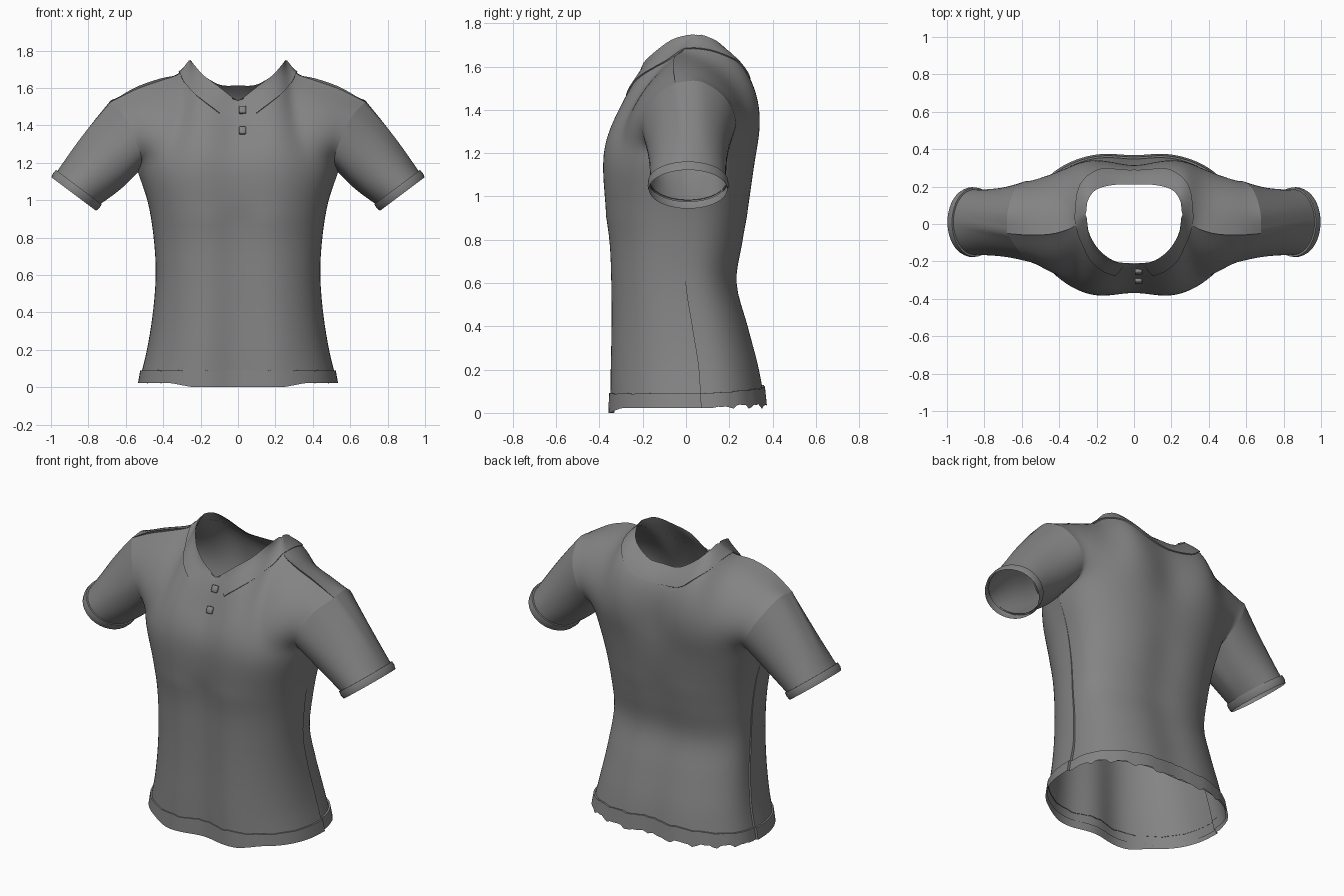
import bpy, bmesh, math
from mathutils import Vector
from mathutils.bvhtree import BVHTree

cube = bpy.data.objects.get("Cube")
if cube:
    bpy.data.objects.remove(cube)

fabric = bpy.data.materials.new("grey_fabric")
fabric.use_nodes = True
GREY = (0.23, 0.23, 0.23, 1)
fabric.diffuse_color = GREY
fabric.node_tree.nodes["Principled BSDF"].inputs["Base Color"].default_value = GREY

COLS, LOW, HIGH = 28, 26, 22


def curve(points, n):
    """Sample n + 1 points of a smooth curve through the given points."""
    p = [Vector(q) for q in points]
    p = [2 * p[0] - p[1]] + p + [2 * p[-1] - p[-2]]
    spans, out = len(p) - 3, []
    for i in range(n + 1):
        s = i / n * spans
        k = min(int(s), spans - 1)
        t = s - k
        a, b, c, d = p[k:k + 4]
        out.append(b + 0.5 * t * (c - a + t * (2 * a - 5 * b + 4 * c - d + t * (3 * (b - c) + d - a))))
    return out


def add_grid(bm, rows, pivot, closed=False):
    """Skin rows of points, facing away from the pivot."""
    grid = [[bm.verts.new(p) for p in row] for row in rows]
    faces = []
    for low, high in zip(grid, grid[1:]):
        n = len(low)
        for i in range(n if closed else n - 1):
            j = (i + 1) % n
            faces.append(bm.faces.new((low[i], low[j], high[j], high[i])))
    bmesh.ops.recalc_face_normals(bm, faces=faces)
    out = sum(f.normal.dot(f.calc_center_median() - Vector(pivot)) for f in faces)
    if out < 0:
        bmesh.ops.reverse_faces(bm, faces=faces)


def finish(name, bm, mirror=True):
    mesh = bpy.data.meshes.new(name)
    bm.to_mesh(mesh)
    bm.free()
    mesh.materials.append(fabric)
    ob = bpy.data.objects.new(name, mesh)
    bpy.context.collection.objects.link(ob)
    if mirror:
        mod = ob.modifiers.new("mirror", "MIRROR")
        mod.merge_threshold = 0.002
    bpy.ops.object.select_all(action="DESELECT")
    ob.select_set(True)
    bpy.context.view_layer.objects.active = ob
    bpy.ops.object.shade_smooth_by_angle(angle=math.radians(50))
    return ob


# Torso stations: half width, front depth, back depth; then height, seam offset
widths = curve([(.525, .38, .383), (.485, .38, .352), (.455, .376, .302), (.44, .376, .25),
                (.45, .384, .278), (.48, .41, .313), (.535, .422, .336)], LOW)
levels = curve([(.04, .07), (.21, .06), (.4, .03), (.6, 0), (.79, 0), (.98, 0), (1.15, 0)], LOW)


def section(k, front, grow=0):
    """Half a cross-section, from the centre line to the side seam."""
    half, fore, aft = widths[k]
    z, seam = levels[k]
    depth, dip = (-fore, .13) if front else (aft, .08)
    if not front:
        half -= 0.014 * (1 - k / LOW)
    row = []
    for i in range(COLS + 1):
        a = i / COLS * math.pi / 2
        x = half * math.sin(a) ** 0.95
        groove = 1 - dip * math.exp(-(x / 0.14) ** 2)
        y = seam + (depth - seam) * max(math.cos(a), 0) ** 0.8 * groove
        out = Vector((x, y, 0)).normalized() * grow
        out.x = 0 if i == 0 else out.x
        row.append(Vector((x, y, z)) + out)
    return row


def patch(bottom, top, centre, side):
    """Surface spanning four boundary curves."""
    rows, m, n = [], len(centre) - 1, len(bottom) - 1
    for j in range(m + 1):
        v, row = j / m, []
        for i in range(n + 1):
            u = i / n
            corners = ((1 - u) * (1 - v) * bottom[0] + u * (1 - v) * bottom[n]
                       + (1 - u) * v * top[0] + u * v * top[n])
            row.append((1 - v) * bottom[i] + v * top[i] + (1 - u) * centre[j] + u * side[j] - corners)
        rows.append(row)
    return rows


def relax(rows, first, rounds):
    """Even out a panel, keeping its neckline, shoulder and side edges."""
    for _ in range(rounds):
        old = [[p.copy() for p in row] for row in rows]
        for j in range(first, len(rows) - 1):
            for i in range(COLS):
                right = old[j][i + 1]
                left = old[j][i - 1] if i else Vector((-right.x, right.y, right.z))
                rows[j][i] = old[j][i] / 2 + (left + right + old[j - 1][i] + old[j + 1][i]) / 8


# Neckline, shoulder seam and armhole curves
neck_front = [(0, -.21, 1.525), (.1, -.2, 1.605), (.185, -.14, 1.668), (.24, -.05, 1.73), (.26, .05, 1.745)]
neck_back = [(0, .21, 1.61), (.1, .21, 1.615), (.2, .185, 1.675), (.247, .125, 1.725), (.26, .05, 1.745)]
shoulder = [(.315, -.01, 1.675), (.42, -.045, 1.637), (.55, -.055, 1.59), (.68, -.05, 1.525)]
yoke = [(x, y - .005, z + .012) for x, y, z in shoulder]
yoke[0], yoke[-1] = shoulder[0], shoulder[-1]
hole_front = [(.535, 0, 1.15), (.515, -.16, 1.22), (.55, -.205, 1.33), (.61, -.15, 1.45), (.68, -.05, 1.525)]
hole_back = [(.535, 0, 1.15), (.525, .17, 1.22), (.57, .23, 1.33), (.635, .185, 1.45), (.675, .07, 1.53), (.68, -.05, 1.525)]

# Torso: front and back panels
body = bmesh.new()
armhole, panels = [], []
for front in (True, False):
    lower = [section(k, front) for k in range(LOW + 1)]
    bottom = lower[-1]
    if front:
        centre = [bottom[0], (0, -.335, 1.25), (0, -.285, 1.35), (0, -.25, 1.44), neck_front[0]]
        top, hole = neck_front + shoulder, hole_front
    else:
        centre = [bottom[0], (0, .3, 1.28), (0, .3, 1.4), (0, .28, 1.52), neck_back[0]]
        top, hole = neck_back + yoke, hole_back
    side = curve(hole, HIGH)
    panel = lower + patch(bottom, curve(top, COLS), curve(centre, HIGH), side)[1:]
    relax(panel, LOW - 5, 18)
    add_grid(body, panel, (0, 0, 0.9))
    armhole.append(side)
    panels.append(panel)

# Folded seams joining the panels along the sides and the shoulders
add_grid(body, [[row[-1] for row in p[:LOW + 1]] for p in panels], (0, 0, .9))
add_grid(body, [p[-1][COLS // 2:] for p in panels], (.5, 1, 1.6))
body.normal_update()
surface = BVHTree.FromBMesh(body)
finish("shirt_body", body)

# Sleeves: loft from the armhole to a tilted oval, then a stepped cuff
ring = armhole[0] + armhole[1][-2:0:-1]
axis, across = Vector((.6, 0, -.8)), Vector((.8, 0, .6))
middle = Vector((.858, .01, 1.06))
count = len(ring)


def oval(shift, grow):
    pts = []
    for i in range(count):
        a = math.pi * i / HIGH if i <= HIGH else math.pi + math.pi * (i - HIGH) / (count - HIGH)
        pts.append(middle + axis * shift - across * math.cos(a) * (.143 + grow)
                   - Vector((0, 1, 0)) * math.sin(a) * (.175 + grow))
    return pts


end = oval(0, 0)
sleeve = bmesh.new()
rows = []
for t in range(13):
    row = [a.lerp(b, t / 12) for a, b in zip(ring, end)]
    hub = sum(row, Vector()) / count
    bulge = math.sin(math.pi * t / 12)
    swell = Vector((1 + .06 * bulge, 1 - .06 * bulge, 1 + .06 * bulge))
    rows.append([hub + (p - hub) * swell for p in row])
add_grid(sleeve, rows, (.74, .01, 1.22), True)
finish("sleeves", sleeve)
cuff = bmesh.new()
add_grid(cuff, [oval(-.012, 0), oval(-.012, .01), oval(.012, .012), oval(.034, .006)], middle, True)
finish("sleeve_cuffs", cuff)

# Hem band with an uneven lower edge, rising a little at the back
hem = bmesh.new()
ends = []
for front in (True, False):
    low, high = section(0, front, .01), section(1, front, .007)
    inner = section(1, front, -.004)
    for i in range(COLS + 1):
        mid = 1 - i / COLS
        ripple = 0.009 * math.sin(i * 1.1) + 0.005 * math.sin(i * 2.3)
        high[i].z = inner[i].z = .09 + ripple * .5 * mid + (0 if front else .035 * mid)
        if front:
            low[i].z = .022 - .022 * min(1, max(0, (mid - .55) * 6))
        else:
            low[i].z = .022 + (ripple + .01) * min(1, mid * 3)
    add_grid(hem, [low, high, inner], (0, 0, .06))
    ends.append([low[-1], high[-1]])
add_grid(hem, ends, (0, 0, .06))
finish("hem_band", hem)

# Collar: strip draped on the body from the neckline to its pointed outer edge
inner = curve([(.05, -.209, 1.55)] + neck_front[1:] + neck_back[-2::-1], 48)
outer = curve([(.1, -.27, 1.462), (.17, -.24, 1.515), (.245, -.18, 1.58), (.29, -.1, 1.635), (.308, 0, 1.675),
               (.305, .1, 1.67), (.27, .21, 1.62), (.17, .29, 1.545), (0, .3, 1.525)], 48)
collar, rows = bmesh.new(), []
for t in range(9):
    row = []
    for a, b in zip(inner, outer):
        spot, normal, _, _ = surface.find_nearest(a.lerp(b, t / 8))
        row.append(spot + normal * (.003 + .004 * t / 8))
    row[-1].x = 0
    rows.append(row)
edge = [surface.find_nearest(p)[0] for p in rows[-1]]
edge[-1].x = 0
add_grid(collar, rows + [edge], (0, 0, 1.4))
finish("collar", collar)

# Square buttons on the placket
for label, height in (("upper", 1.48), ("lower", 1.37)):
    spot, normal, _, _ = surface.ray_cast(Vector((.025, -1, height)), Vector((0, 1, 0)))
    button = bmesh.new()
    bmesh.ops.create_cube(button, size=1)
    bmesh.ops.scale(button, vec=(.038, .04, .022), verts=button.verts)
    bmesh.ops.bevel(button, geom=button.edges[:], offset=.004, segments=1, affect="EDGES")
    ob = finish(label + "_button", button, mirror=False)
    ob.rotation_euler = (math.atan2(-normal.y, normal.z), 0, 0)
    ob.location = spot + normal * .006
